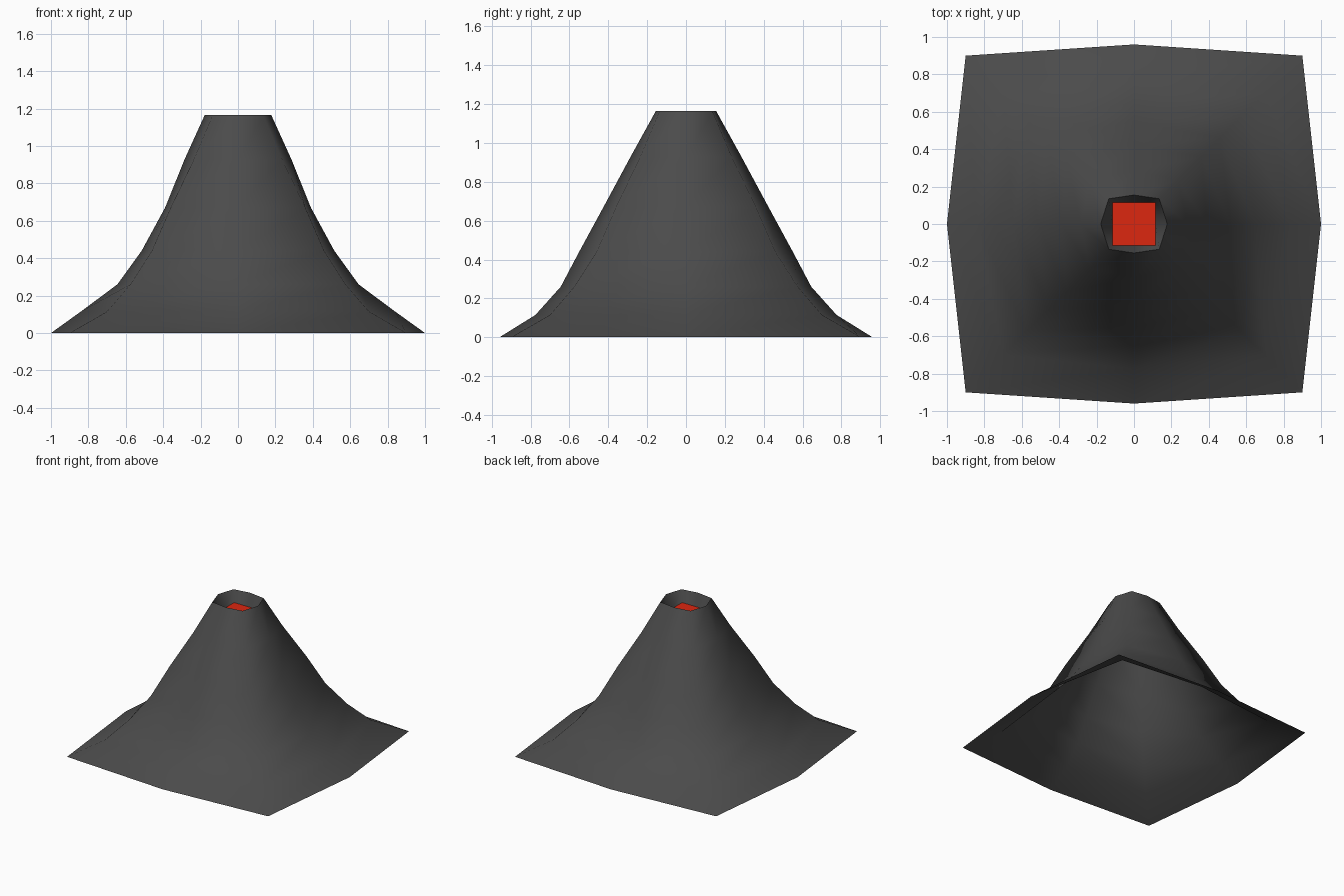
import bpy

if "Cube" in bpy.data.objects:
    bpy.data.objects.remove(bpy.data.objects["Cube"])

def mesh_object(name, verts, faces):
    mesh = bpy.data.meshes.new(name)
    mesh.from_pydata(verts, [], faces)
    obj = bpy.data.objects.new(name, mesh)
    bpy.context.collection.objects.link(obj)
    return obj

def ring(z, mx, my, c):
    # Eight points: side midpoints and square corners, counter-clockwise
    return [(mx, 0, z), (c, c, z), (0, my, z), (-c, c, z),
            (-mx, 0, z), (-c, -c, z), (0, -my, z), (c, -c, z)]

def loft(name, profile):
    verts = [v for level in profile for v in ring(*level)]
    faces = []
    for r in range(len(profile) - 1):
        for i in range(8):
            j = (i + 1) % 8
            faces.append((r * 8 + i, r * 8 + j, r * 8 + 8 + j, r * 8 + 8 + i))
    obj = mesh_object(name, verts, faces)
    for p in obj.data.polygons:
        p.use_smooth = True
    return obj

# Open-bottomed mountain slopes: height, x midpoint, y midpoint, corner
loft("mountain_slopes", [
    (0.00, 1.00, 0.96, 0.90),
    (0.115, 0.84, 0.775, 0.70),
    (0.26, 0.645, 0.645, 0.575),
    (0.44, 0.515, 0.55, 0.46),
    (0.67, 0.39, 0.425, 0.36),
    (0.93, 0.285, 0.285, 0.235),
    (1.165, 0.178, 0.155, 0.135),
])

# Crater wall dropping inside the rim
loft("crater_wall", [
    (1.165, 0.178, 0.155, 0.135),
    (1.07, 0.115, 0.115, 0.115),
])

# Lava pool on the crater floor
s, z = 0.115, 1.07
lava = mesh_object("lava_pool", [(-s, -s, z), (s, -s, z), (s, s, z), (-s, s, z)],
                   [(0, 1, 2, 3)])
red = bpy.data.materials.new("lava_red")
red.diffuse_color = (0.72, 0.02, 0.005, 1)
red.use_nodes = True
red.node_tree.nodes["Principled BSDF"].inputs["Base Color"].default_value = red.diffuse_color
lava.data.materials.append(red)

# Dark rock colour for the mountain
rock = bpy.data.materials.new("dark_rock")
rock.diffuse_color = (0.07, 0.07, 0.07, 1)
rock.use_nodes = True
rock.node_tree.nodes["Principled BSDF"].inputs["Base Color"].default_value = rock.diffuse_color
for name in ("mountain_slopes", "crater_wall"):
    bpy.data.objects[name].data.materials.append(rock)
